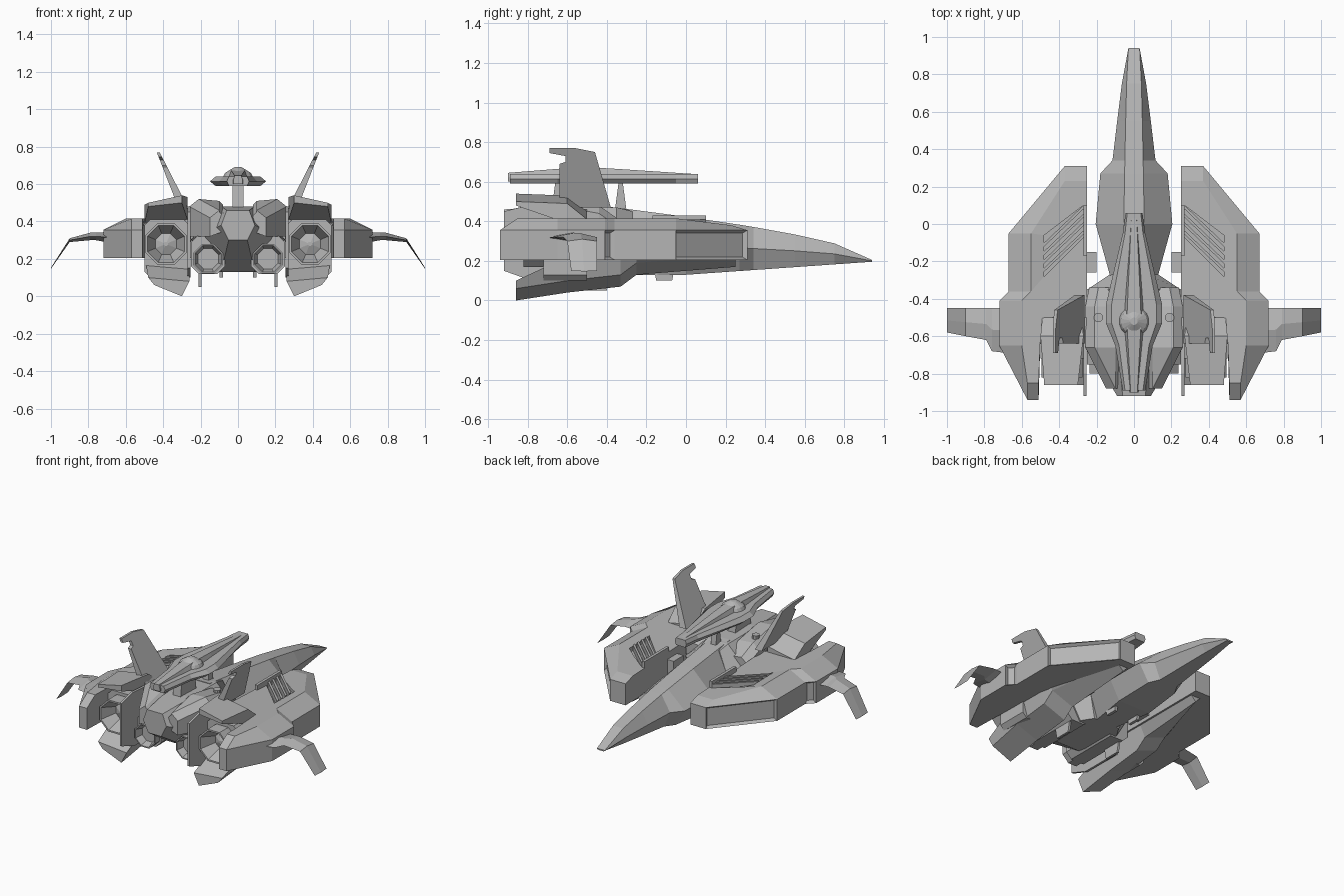
import bpy, bmesh
from math import sin, cos, tau

cube = bpy.data.objects.get("Cube")
if cube:
    bpy.data.objects.remove(cube, do_unlink=True)

grey = (.46, .46, .46, 1)
hull_grey = bpy.data.materials.new("hull_grey")
hull_grey.use_nodes = True
hull_grey.diffuse_color = grey
hull_grey.node_tree.nodes["Principled BSDF"].inputs["Base Color"].default_value = grey


def loft(name, rings, mirror=True, inset_rule=None):
    """Skin equal-length rings of points and cap both ends."""
    bm = bmesh.new()
    rows = [[bm.verts.new(point) for point in ring] for ring in rings]
    count = len(rows[0])
    for lower, upper in zip(rows, rows[1:]):
        for i in range(count):
            j = (i + 1) % count
            bm.faces.new((lower[i], lower[j], upper[j], upper[i]))
    bm.faces.new(rows[0])
    bm.faces.new(rows[-1])
    bmesh.ops.recalc_face_normals(bm, faces=bm.faces)
    if inset_rule:
        chosen = [face for face in bm.faces if inset_rule(face)]
        bmesh.ops.inset_individual(bm, faces=chosen, thickness=.02, depth=-.02)
    mesh = bpy.data.meshes.new(name)
    bm.to_mesh(mesh)
    bm.free()
    mesh.materials.append(hull_grey)
    part = bpy.data.objects.new(name, mesh)
    bpy.context.collection.objects.link(part)
    if mirror:
        part.modifiers.new("mirror", 'MIRROR')
    return part


def along_y(name, sections, mirror=True):
    """Loft (x, z) sections placed at given y."""
    return loft(name, [[(x, y, z) for x, z in points] for y, points in sections], mirror)


def slab(name, outline, bottom, top, mirror=True):
    """Extrude an (x, y) outline upward."""
    return loft(name, [[(x, y, z) for x, y in outline] for z in (bottom, top)], mirror)


def plate(name, outline, inner, outer, mirror=True):
    """Extrude a (y, z) outline sideways."""
    return loft(name, [[(x, y, z) for y, z in outline] for x in (inner, outer)], mirror)


def polygon(cx, cy, radius, sides):
    turns = [tau * (i + .5) / sides for i in range(sides)]
    return [(cx + radius * cos(a), cy + radius * sin(a)) for a in turns]


def hexagon(width, low, high, crown, keel):
    """Six-sided section; crown and keel are half widths of its flat top and bottom."""
    waist = low + (high - low) * .5
    return [(-crown, high), (crown, high), (width, waist),
            (keel, low), (-keel, low), (-width, waist)]


def chamfered(left, right, low, high, cut):
    """Rectangular section with cut corners."""
    return [(left, low + cut), (left, high - cut), (left + cut, high), (right - cut, high),
            (right, high - cut), (right, low + cut), (right - cut, low), (left + cut, low)]


# Forward fuselage: the back rises in a curve from the needle nose
def forward_section(y, width):
    rise = ((.94 - y) / 1.3) ** .6
    low = max(.13, .13 + .07 * y)
    return hexagon(width, low, .205 + .265 * rise, min(width, .03 + .03 * rise), width * .6)


stations = [(.94, .03), (.75, .065), (.55, .09), (.34, .115), (.27, .18),
            (0, .205), (-.27, .13), (-.4, .13)]
along_y("forward_fuselage", [(y, forward_section(y, w)) for y, w in stations], mirror=False)

# Rear fuselage: wide between the pods, upswept at the tail
along_y("rear_fuselage", [
    (-.27, hexagon(.13, .13, .45, .07, .1)),
    (-.35, hexagon(.25, .13, .47, .08, .15)),
    (-.65, hexagon(.25, .13, .48, .09, .09)),
    (-.92, hexagon(.09, .3, .46, .06, .05))], mirror=False)


# Shoulder panels and round caps on the rear deck
def shoulder_section(outer, height):
    return [(.07, .35), (.08, height - .03), (.1, height - .01),
            (outer - .05, height), (outer, height - .04), (outer, .32)]


along_y("shoulder", [(y, shoulder_section(outer, height)) for y, outer, height in
                     ((-.34, .24, .41), (-.44, .26, .48), (-.66, .26, .52), (-.88, .15, .46))])
slab("deck_knob", polygon(.19, -.5, .025, 10), .45, .51)

# Side pods: the crown is the outline drawn inward, giving a sloping shoulder
edge = [(.25, .31), (.37, .31), (.67, -.05), (.67, -.36), (.72, -.41),
        (.72, -.65), (.57, -.94), (.51, -.94), (.5, -.6), (.25, -.6)]
crown = [(x - .12 if x > .6 else x, min(max(y, -.85), .23)) for x, y in edge]


def is_intake(face):
    return min(face.normal.x, face.normal.y) > .5


def crown_height(y):
    return .38 if y > 0 else .415


rings = [[(x, y, z) for x, y in edge] for z in (.205, .355)]
rings.append([(x, y, crown_height(y)) for x, y in crown])
pod = loft("side_pod", rings, mirror=False, inset_rule=is_intake)

# Sunken vent bay in each pod, filled with diagonal louvres
bay = [(.27, .1), (.48, -.06), (.48, -.28), (.27, -.07)]
cutter = slab("vent_cutter", bay, .37, .5, mirror=False)
cutter.hide_render = True
vent = pod.modifiers.new("vent", 'BOOLEAN')
vent.operation = 'DIFFERENCE'
vent.object = cutter
bpy.context.view_layer.objects.active = pod
bpy.ops.object.modifier_apply(modifier=vent.name)
bpy.data.objects.remove(cutter, do_unlink=True)
pod.modifiers.new("mirror", 'MIRROR')
for i in range(4):
    front = .1 - .045 * i
    back = front - .2
    slab("vent_louvre", [(.27, front), (.48, back), (.48, back - .02), (.27, front - .02)], .36, .41)
plate("pod_rail", [(.1, .3), (.1, .43), (-.17, .43), (-.17, .3)], .25, .27)
plate("pod_coupling", [(-.15, .23), (-.15, .35), (-.26, .35), (-.26, .23)], .2, .25)


# Pod belly, deepening into a swept flap at the rear
def keel_section(low, high, reach):
    return [(.26, high), (.3, low), (.26 + reach * .85, low + .06), (.26 + reach, high + .02)]


along_y("pod_keel", [(y, keel_section(low, high, reach)) for y, low, high, reach in
                     ((.25, .17, .21, .1), (-.25, .13, .21, .24), (-.33, .07, .21, .24),
                      (-.6, .04, .2, .24), (-.86, 0, .08, .22))])


# Engines: eight-sided, with a rim, a dished throat and an inner cone
def engine(name, x, z, radius, front, rear):
    steps = [(front, .9), (rear + .08, 1), (rear, 1), (rear, .9), (rear + .1, .5), (rear + .08, .1)]
    along_y(name, [(y, polygon(x, z, radius * scale, 8)) for y, scale in steps])


engine("main_engine", .385, .28, .12, -.6, -.82)
engine("inner_engine", .16, .2, .085, -.4, -.8)
main_section = chamfered(.26, .5, .1, .41, .03)
along_y("main_engine_housing", [(-.5, main_section), (-.72, main_section)])
inner_section = chamfered(.07, .25, .12, .33, .04)
along_y("inner_engine_housing", [(-.36, inner_section), (-.75, inner_section)])


# Raised flap over each engine, tilted down toward the outside
def flap_section(inner, outer, low, high):
    return [(inner, low), (outer, low - .02), (outer, high - .04), (inner, high)]


along_y("engine_flap", [(-.5, flap_section(.28, .49, .4, .45)),
                        (-.6, flap_section(.27, .5, .41, .53)),
                        (-.86, flap_section(.3, .48, .5, .54))])
plate("engine_guard", [(-.5, .1), (-.78, .1), (-.92, .15), (-.92, .45), (-.8, .48), (-.5, .46)],
      .255, .27)


# Drooping stub wings with a diamond section
def wing_section(x, rear, z, thick):
    front = -.45
    middle = (front + rear) / 2
    return [(x, front, z), (x, middle, z + thick), (x, rear, z), (x, middle, z - thick)]


wing_stations = ((.6, -.7, .31, .04), (.76, -.68, .32, .02), (.79, -.62, .32, .02),
                 (.9, -.6, .3, .01), (1, -.58, .15, .003))
loft("stub_wing", [wing_section(*station) for station in wing_stations])

# Canted tail fins with hooked tips, leaning outward and thinning with height
fin = [(-.38, .47), (-.46, .75), (-.56, .77), (-.69, .77), (-.69, .745),
       (-.61, .73), (-.61, .7), (-.64, .69), (-.64, .47)]
loft("tail_fin", [[(.08 + .45 * z + side * (.9 - z) * .06, y, z) for y, z in fin]
                  for side in (-1, 1)])

# Raised sensor pod with a ridge and dome
spine = [(.06, .045), (-.05, .06), (-.43, .15), (-.53, .15), (-.65, .1), (-.89, .06)]
along_y("sensor_pod", [(y, hexagon(w, .59, .64, w * .8, w * .8)) for y, w in spine], mirror=False)
along_y("sensor_ridge", [(y, hexagon(w, .6, .62 + w, w * .7, w)) for y, w in
                         ((.03, .02), (-.35, .045), (-.52, .055), (-.65, .045), (-.9, .025))],
        mirror=False)
loft("sensor_dome", [[(x, y, z) for x, y in polygon(0, -.52, radius, 16)]
                     for radius, z in ((.08, .64), (.07, .66), (.02, .69))], mirror=False)


# Tapered masts and belly blades
def taper(name, front, rear, start, end, inner, outer, mirror):
    outline = [(front, start), (front - .02, end), (rear + .02, end), (rear, start)]
    plate(name, outline, inner, outer, mirror)


taper("front_mast", -.3, -.36, .45, .6, -.02, .02, mirror=False)
taper("rear_mast", -.5, -.68, .45, .6, -.03, .03, mirror=False)
taper("belly_blade", -.05, -.17, .2, .1, .08, .1, mirror=True)
taper("engine_blade", -.38, -.53, .15, .05, .195, .21, mirror=True)
